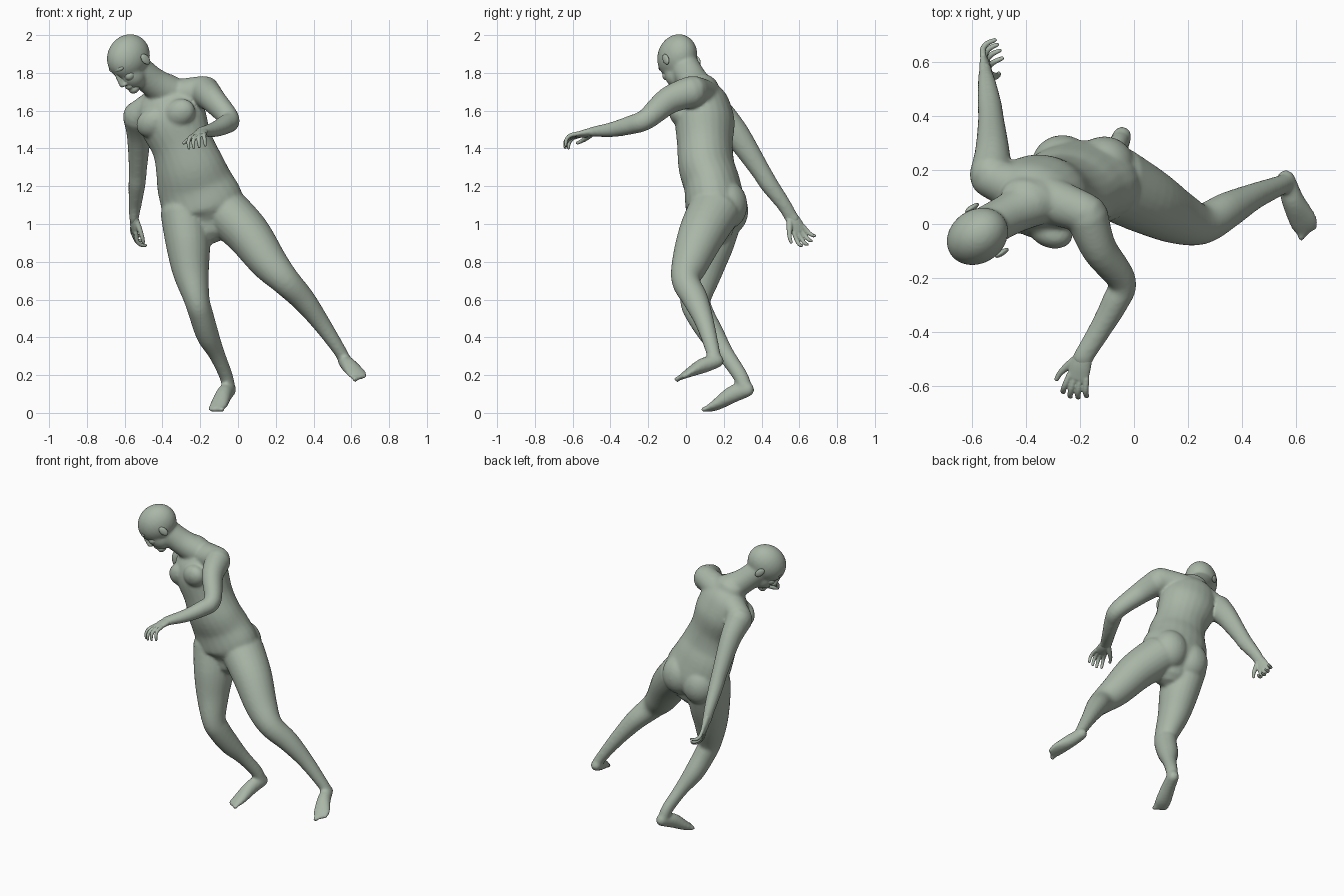
import bpy, bmesh, math
from mathutils import Vector, Matrix

if "Cube" in bpy.data.objects:
    bpy.data.objects.remove(bpy.data.objects["Cube"])

skin = bpy.data.materials.new("grey_green_clay")
skin.use_nodes = True
skin.diffuse_color = (0.40, 0.47, 0.39, 1)
skin.node_tree.nodes["Principled BSDF"].inputs["Base Color"].default_value = skin.diffuse_color
SIDES = 24


def spline(stations, t):
    """Catmull-Rom sample of (x, y, z, width, depth) stations."""
    last = len(stations) - 1
    i = min(int(t), last - 1)
    u = t - i
    a, b, c, d = (stations[max(0, min(last, i + k))] for k in (-1, 0, 1, 2))
    return [0.5 * (2 * q + (r - p) * u + (2 * p - 5 * q + 4 * r - s) * u ** 2
                   + (3 * q - p - 3 * r + s) * u ** 3) for p, q, r, s in zip(a, b, c, d)]


def loft(bm, stations, side0, side1=None, steps=5):
    """Round-ended tube with elliptical sections, its width turning from side0 to side1."""
    count = (len(stations) - 1) * steps
    samples = [spline(stations, k / steps) for k in range(count + 1)]
    pts = [Vector(s[:3]) for s in samples]
    side0, side1 = Vector(side0), Vector(side1 or side0)
    rings = []

    def ring(k, scale, push):
        tan = (pts[min(k + 1, count)] - pts[max(k - 1, 0)]).normalized()
        side = side0.lerp(side1, k / count)
        side = (side - tan * side.dot(tan)).normalized()
        front = tan.cross(side)
        w, d = samples[k][3:]
        mid = pts[k] + tan * push * min(w, d)
        rings.append([bm.verts.new(mid + scale * (side * w * math.cos(a) + front * d * math.sin(a)))
                      for a in (math.tau * j / SIDES for j in range(SIDES))])

    caps = [math.radians(a) for a in (80, 55, 28)]
    for a in caps:
        ring(0, math.cos(a), -math.sin(a))
    for k in range(count + 1):
        ring(k, 1, 0)
    for a in reversed(caps):
        ring(count, math.cos(a), math.sin(a))
    for r, s in zip(rings, rings[1:]):
        for j in range(SIDES):
            n = (j + 1) % SIDES
            bm.faces.new((r[j], r[n], s[n], s[j]))
    bm.faces.new(rings[0][::-1])
    bm.faces.new(rings[-1])


def frame(x, y, z, origin):
    m = Matrix((x, y, z)).transposed().to_4x4()
    m.translation = origin
    return m


def blob(bm, centre, radii, base=Matrix()):
    m = base @ Matrix.Translation(centre) @ Matrix.Diagonal((*radii, 1))
    bmesh.ops.create_uvsphere(bm, u_segments=24, v_segments=16, radius=1, matrix=m)


def finish(bm, name, voxel, smoothing):
    bmesh.ops.recalc_face_normals(bm, faces=bm.faces)
    mesh = bpy.data.meshes.new(name)
    bm.to_mesh(mesh)
    bm.free()
    mesh.materials.append(skin)
    obj = bpy.data.objects.new(name, mesh)
    bpy.context.collection.objects.link(obj)
    fuse = obj.modifiers.new("fuse", 'REMESH')
    fuse.mode = 'VOXEL'
    fuse.voxel_size = voxel
    fuse.use_smooth_shade = True
    soft = obj.modifiers.new("soften", 'SMOOTH')
    soft.factor = 0.5
    soft.iterations = smoothing


# Torso, leaning to its right and twisting at the waist
body = bmesh.new()
CHEST = Vector((0.85, -0.38, 0.34)).normalized()
HIPS = Vector((0.96, -0.05, 0.28)).normalized()
loft(body, [(-.17, .15, 1.00, .14, .11), (-.18, .155, 1.08, .215, .155), (-.225, .14, 1.2, .205, .15),
            (-.255, .11, 1.3, .185, .148), (-.295, .10, 1.42, .165, .146), (-.345, .10, 1.55, .182, .155),
            (-.375, .10, 1.65, .165, .125), (-.39, .09, 1.71, .11, .085)], HIPS, CHEST)
# Shoulder girdle and neck
loft(body, [(-.53, .17, 1.575, .075, .075), (-.37, .11, 1.665, .09, .085), (-.18, .04, 1.71, .075, .075)],
     (0, 1, 0))
loft(body, [(-.36, .09, 1.69, .10, .09), (-.455, .04, 1.755, .078, .08), (-.545, -.01, 1.835, .075, .08)], CHEST)
# Chest and seat muscles
chest = frame(CHEST, Vector((.37, .9, .1)).normalized(), Vector((-.3, -.06, .95)).normalized(), (0, 0, 0))
for c in ((-.31, -.025, 1.585), (-.455, .03, 1.535)):
    blob(body, chest.inverted() @ Vector(c), (.09, .062, .075), chest)
for c in ((-.265, .22, 1.07), (-.11, .215, 1.10)):
    blob(body, c, (.115, .11, .13))

# Legs
loft(body, [(-.285, .16, 1.06, .125, .145), (-.265, .12, .90, .118, .135), (-.25, .085, .75, .097, .108),
            (-.218, .05, .60, .068, .082), (-.195, .075, .52, .064, .075), (-.16, .14, .41, .06, .066),
            (-.112, .21, .31, .043, .046), (-.065, .285, .20, .036, .04), (-.05, .31, .14, .035, .038)],
     (1, -.1, .25))
loft(body, [(-.07, .15, 1.07, .13, .14), (.05, .085, .95, .12, .125), (.16, .025, .80, .10, .1),
            (.25, .0, .70, .078, .076), (.345, .05, .60, .064, .068), (.44, .10, .475, .048, .05),
            (.535, .14, .335, .035, .038), (.56, .15, .29, .034, .036)], (.75, 0, .65))


# Feet: heel to toe, with a row of toes
def foot(stations, side, big_toe):
    loft(body, stations, side)
    side = Vector(side).normalized() * big_toe
    tip, ball = Vector(stations[-1][:3]), Vector(stations[-2][:3])
    ahead = (tip - ball).normalized()
    for i in range(5):
        size = 0.016 - 0.0015 * i
        blob(body, tip + side * (0.034 - 0.019 * i) + ahead * (0.012 - 0.007 * i), (size,) * 3)


foot([(-.045, .325, .125, .036, .04), (-.072, .25, .10, .042, .046), (-.10, .165, .045, .05, .03),
      (-.115, .115, .02, .046, .015)], (.95, -.3, .1), 1)
foot([(.563, .165, .275, .035, .036), (.588, .09, .25, .042, .04), (.625, .015, .212, .052, .024),
      (.643, -.022, .19, .046, .014)], (.85, .5, .2), -1)

# Arms
loft(body, [(-.175, .03, 1.70, .08, .085), (-.13, -.09, 1.655, .066, .073), (-.045, -.21, 1.555, .053, .056),
            (-.07, -.29, 1.525, .05, .05), (-.125, -.39, 1.50, .042, .04), (-.18, -.48, 1.49, .038, .028),
            (-.19, -.505, 1.487, .038, .024)], (1, 0, 0))
loft(body, [(-.53, .18, 1.57, .08, .085), (-.525, .27, 1.47, .064, .07), (-.53, .39, 1.29, .048, .052),
            (-.535, .44, 1.21, .045, .048), (-.545, .52, 1.10, .034, .038), (-.55, .555, 1.04, .026, .036),
            (-.55, .57, 1.02, .024, .036)], (1, 0, 0))

# Head: turned to its right and looking down
LEFT = Vector((.55, -.83, .05)).normalized()
BACK = Vector((.55, .40, .73))
BACK = (BACK - LEFT * BACK.dot(LEFT)).normalized()
head = frame(LEFT, BACK, LEFT.cross(BACK), (-.58, -.046, 1.884))
blob(body, (0, 0, 0), (.1, .128, .114), head)
blob(body, (0, -.058, -.075), (.074, .07, .085), head)
finish(body, "body", 0.009, 8)

# Face features and ears
face = bmesh.new()
blob(face, (0, -.058, -.07), (.07, .068, .08), head)
blob(face, (0, -.1, -.135), (.034, .032, .026), head)
blob(face, (0, -.095, .016), (.066, .03, .02), head)
blob(face, (0, -.112, -.104), (.03, .022, .018), head)
for x in (-1, 1):
    blob(face, (x * .033, -.1, -.014), (.018, .016, .013), head)
    blob(face, (x * .042, -.088, -.05), (.028, .03, .026), head)
    blob(face, (x * .013, -.128, -.074), (.011, .015, .01), head)
    blob(face, (x * .1, .016, -.042), (.011, .024, .036), head)
nose = [(0, -.112, .005, .013, .013), (0, -.128, -.035, .011, .015), (0, -.139, -.068, .015, .014)]
loft(face, [(*(head @ Vector(p[:3])), *p[3:]) for p in nose], LEFT)
finish(face, "face_and_ears", 0.005, 5)


# Hands: palm, four curled fingers and a thumb
def hand(name, wrist, along, across, turn):
    along, across = Vector(along).normalized(), Vector(across)
    across = (across - along * across.dot(along)).normalized()
    base = frame(across, along, across.cross(along) * turn, wrist)
    bm = bmesh.new()

    def part(points):
        loft(bm, [(*(base @ Vector(p[:3])), *p[3:]) for p in points], across, steps=4)

    part([(0, -.02, 0, .033, .022), (.002, .035, 0, .04, .021), (0, .08, 0, .04, .014)])
    for i, length in enumerate((.088, .1, .093, .075)):
        x = .032 - .021 * i
        part([(x, .075, 0, .012, .012), (x * 1.25, .085 + length * .4, -.003, .011, .011),
              (x * 1.4, .085 + length * .7, -.022, .01, .01), (x * 1.4, .085 + length * .8, -.05, .008, .008)])
    part([(.02, .01, -.005, .018, .016), (.05, .05, -.015, .015, .014), (.072, .085, -.022, .011, .011),
          (.08, .112, -.026, .009, .009)])
    finish(bm, name, 0.004, 3)


hand("left_hand", (-.188, -.495, 1.488), (-.25, -.95, -.2), (-.95, .25, -.15), 1)
hand("right_hand", (-.55, .56, 1.035), (0, .5, -.87), (.3, -.85, -.4), -1)
